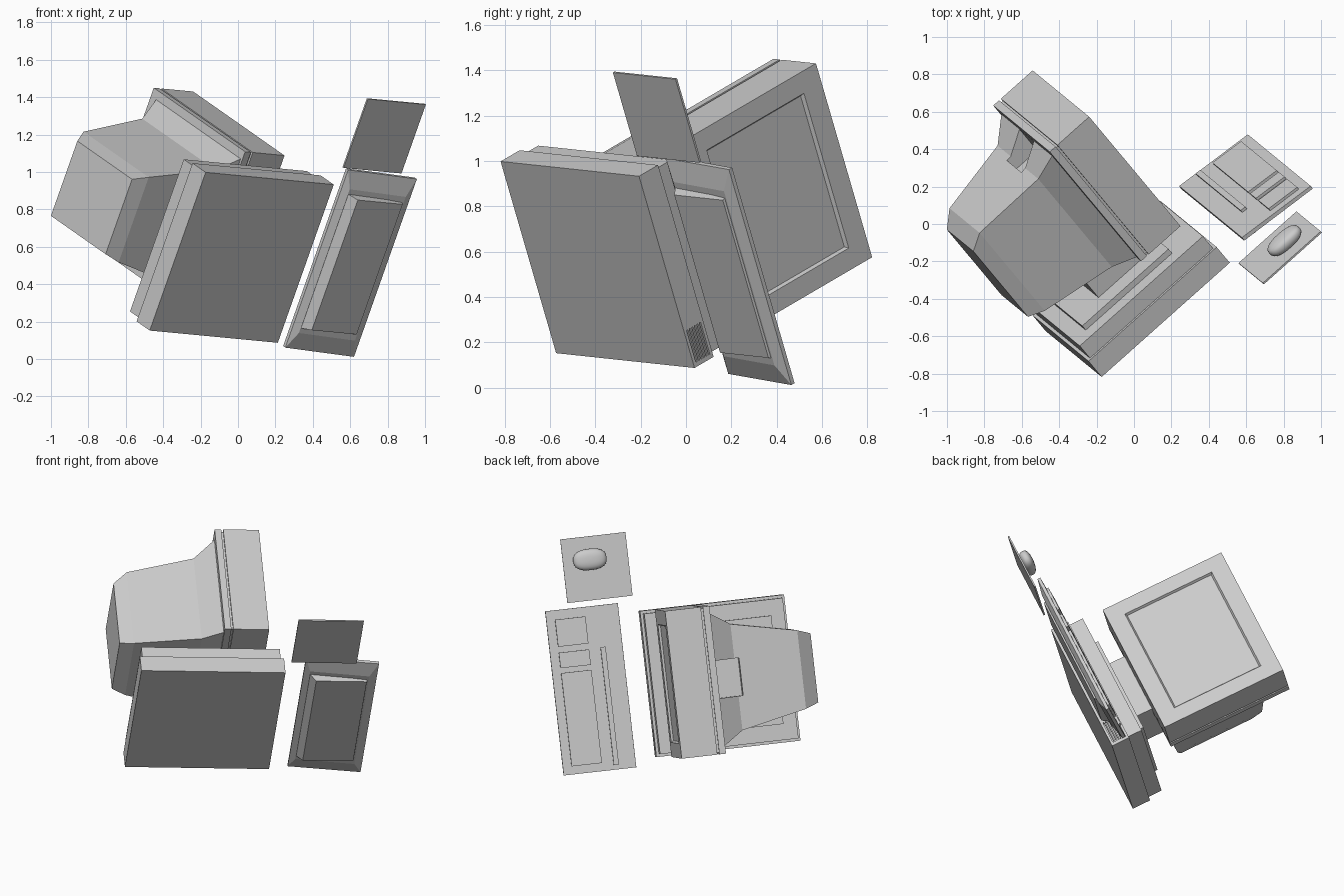
import bpy, bmesh, math
from mathutils import Matrix, Vector

if "Cube" in bpy.data.objects:
    bpy.data.objects.remove(bpy.data.objects["Cube"])

# Tilted desk frame: local x = towards the user, y = user's right, z = up off the desk
U = Vector((0.745, 0.664, -0.071)).normalized()
V = Vector((-0.328, 0.258, -0.909))
V = (V - U * V.dot(U)).normalized()
W = U.cross(V)
FRAME = Matrix.Translation((0.02, -0.39, 0.5425)) @ Matrix((U, V, W)).transposed().to_4x4()

grey = bpy.data.materials.new("light_grey")
grey.diffuse_color = (0.6, 0.6, 0.6, 1)
grey.use_nodes = True
grey.node_tree.nodes["Principled BSDF"].inputs["Base Color"].default_value = grey.diffuse_color


def finish(name, bm, smooth=False):
    bmesh.ops.recalc_face_normals(bm, faces=bm.faces[:])
    me = bpy.data.meshes.new(name)
    bm.to_mesh(me)
    bm.free()
    me.materials.append(grey)
    ob = bpy.data.objects.new(name, me)
    ob.matrix_world = FRAME
    bpy.context.collection.objects.link(ob)
    if smooth:
        bpy.ops.object.select_all(action='DESELECT')
        ob.select_set(True)
        bpy.context.view_layer.objects.active = ob
        bpy.ops.object.shade_smooth_by_angle(angle=math.radians(30))
    return ob


def loft(name, rings):
    """Skin a list of four-cornered rings and cap both ends."""
    bm = bmesh.new()
    rows = [[bm.verts.new(p) for p in r] for r in rings]
    for r0, r1 in zip(rows, rows[1:]):
        for i in range(4):
            j = (i + 1) % 4
            bm.faces.new((r0[i], r0[j], r1[j], r1[i]))
    bm.faces.new(rows[0])
    bm.faces.new(rows[-1])
    return finish(name, bm)


def flat(x0, x1, y0, y1, z0, z1=None):
    """Horizontal ring; z0 at the x0 edge, z1 at the x1 edge."""
    z1 = z0 if z1 is None else z1
    return [(x0, y0, z0), (x1, y0, z1), (x1, y1, z1), (x0, y1, z0)]


def upright(x, half_y, z0, z1):
    return [(x, -half_y, z0), (x, half_y, z0), (x, half_y, z1), (x, -half_y, z1)]


def box(name, x0, x1, y0, y1, z0, z1):
    return loft(name, [flat(x0, x1, y0, y1, z0), flat(x0, x1, y0, y1, z1)])


def cut(target, cutter):
    cutter.hide_render = True
    cutter.hide_set(True)
    m = target.modifiers.new("cut", 'BOOLEAN')
    m.operation = 'DIFFERENCE'
    m.solver = 'EXACT'
    m.object = cutter


# Computer case: two stacked layers, the upper slightly inset
case_lower = box("case_lower", -0.46, 0.46, -0.465, 0.465, 0, 0.12)
box("case_upper", -0.442, 0.442, -0.447, 0.447, 0.12, 0.213)

# Ventilation slots in the front of the case
for i in range(6):
    z = 0.016 + i * 0.016
    cut(case_lower, box(f"vent_cutter_{i}", 0.44, 0.48, 0.29, 0.445, z, z + 0.008))

# Monitor stand
box("stand_plate", -0.355, 0.265, -0.345, 0.345, 0.213, 0.245)
box("stand_neck", -0.18, 0.18, -0.21, 0.21, 0.245, 0.40)

# Monitor front housing with a recessed screen
bezel = box("monitor_bezel", 0.155, 0.383, -0.47, 0.47, 0.355, 1.19)
cut(bezel, loft("screen_cutter", [upright(0.368, 0.366, 0.477, 1.068),
                                  upright(0.40, 0.386, 0.455, 1.09)]))
box("monitor_seam", 0.13, 0.16, -0.458, 0.458, 0.367, 1.178)
box("monitor_back_rim", 0.10, 0.142, -0.47, 0.47, 0.355, 1.19)

# Tube housing: steep shoulder, long taper, bevelled back
shell = loft("tube_housing", [
    upright(0.105, 0.425, 0.368, 1.145),
    upright(-0.03, 0.338, 0.385, 1.057),
    upright(-0.45, 0.25, 0.415, 1.01),
    upright(-0.537, 0.22, 0.44, 0.94)])
cut(shell, box("handle_cutter", -0.06, 0.099, -0.12, 0.12, 0.98, 1.3))

# Keyboard: tilted tray with a tapered underside on a wedge foot
loft("keyboard_tray", [
    flat(0.625, 1.0, -0.43, 0.415, 0.045, 0.01),
    flat(0.59, 1.052, -0.53, 0.515, 0.07, 0.03),
    flat(0.592, 1.052, -0.53, 0.515, 0.092, 0.05)])
loft("keyboard_foot", [
    flat(0.665, 0.987, -0.39, 0.375, 0.0),
    flat(0.615, 0.995, -0.405, 0.39, 0.06, 0.03)])


def tray_z(x):
    return 0.092 - (x - 0.592) / 0.46 * 0.042


# Key blocks lying on the sloping tray
keys = {"function_keys": (0.70, 0.732, -0.266, 0.483),
        "number_keys": (0.805, 0.997, -0.47, -0.298),
        "cursor_keys": (0.805, 0.997, -0.26, -0.162),
        "main_keys": (0.805, 0.997, -0.13, 0.463)}
for name, (x0, x1, y0, y1) in keys.items():
    loft(name, [flat(x0, x1, y0, y1, tray_z(x0) + h, tray_z(x1) + h)
                for h in (-0.005, 0.015)])

# Mouse mat
box("mouse_mat", 0.487, 0.903, -0.97, -0.565, 0, 0.01)

# Mouse: rounded pebble made by squaring off a sphere
bm = bmesh.new()
bmesh.ops.create_uvsphere(bm, u_segments=24, v_segments=14, radius=1)
for v in bm.verts:
    p = [math.copysign(abs(c) ** 0.8, c) for c in v.co]
    v.co = (0.733 + 0.107 * p[0], -0.824 + 0.068 * p[1], 0.045 + 0.04 * p[2])
finish("mouse", bm, smooth=True)
